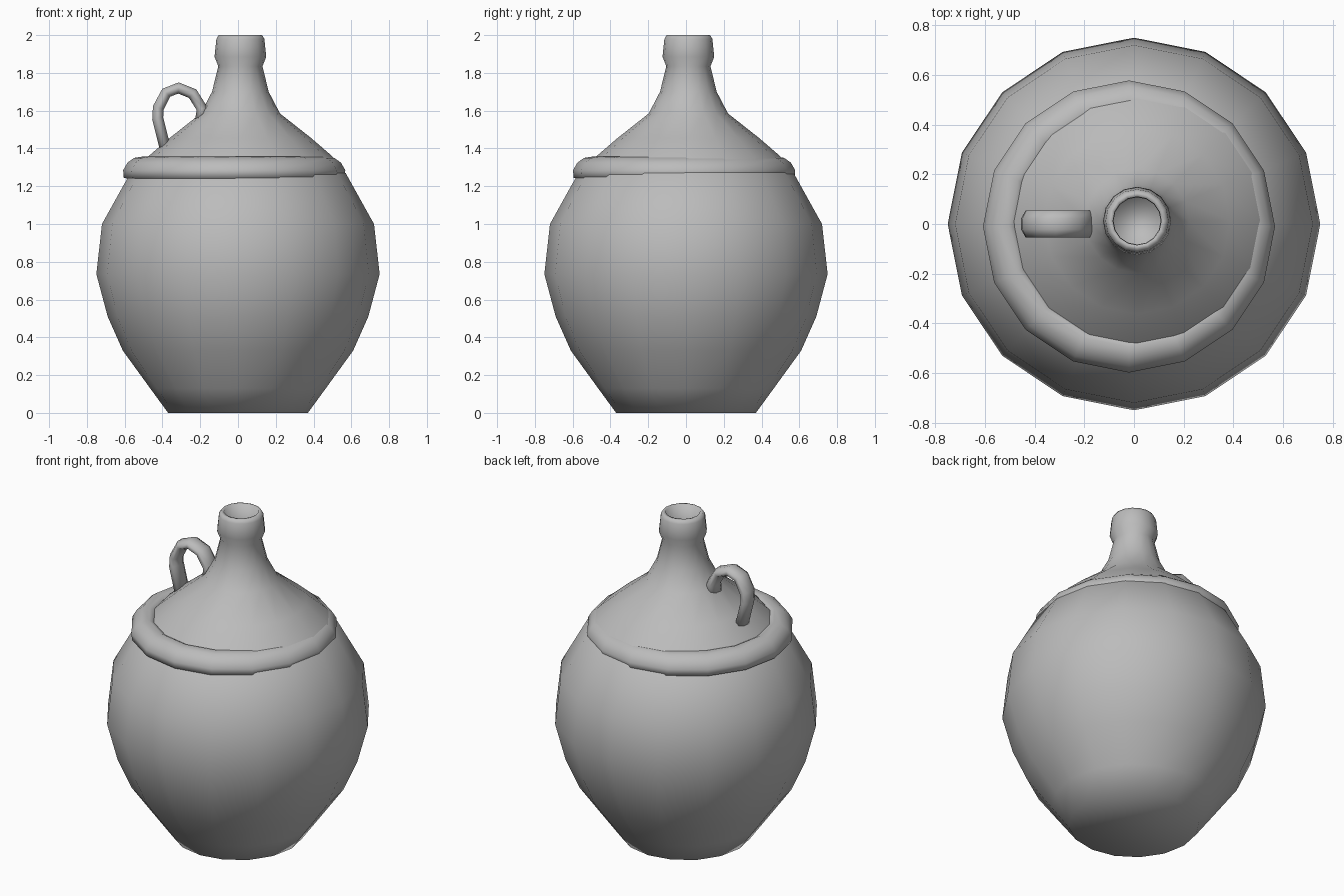
import bpy, bmesh, math
from mathutils import Vector

if "Cube" in bpy.data.objects:
    bpy.data.objects.remove(bpy.data.objects["Cube"])

GREY = (0.5, 0.5, 0.5, 1)
clay = bpy.data.materials.new("grey clay")
clay.use_nodes = True
clay.diffuse_color = GREY
clay.node_tree.nodes["Principled BSDF"].inputs["Base Color"].default_value = GREY
SIDES = 16


def skin(name, rings, loop=False, cap_start=False, cap_end=False):
    """Bridge consecutive rings of points into one smooth object."""
    bm = bmesh.new()
    rows = [[bm.verts.new(p) for p in ring] for ring in rings]
    pairs = list(zip(rows, rows[1:])) + ([(rows[-1], rows[0])] if loop else [])
    n = len(rows[0])
    for a, b in pairs:
        for i in range(n):
            j = (i + 1) % n
            bm.faces.new((a[i], a[j], b[j], b[i]))
    if cap_start:
        bm.faces.new(rows[0][::-1])
    if cap_end:
        bm.faces.new(rows[-1])
    bmesh.ops.recalc_face_normals(bm, faces=bm.faces)
    for f in bm.faces:
        f.smooth = True
    mesh = bpy.data.meshes.new(name)
    bm.to_mesh(mesh)
    bm.free()
    mesh.materials.append(clay)
    obj = bpy.data.objects.new(name, mesh)
    bpy.context.collection.objects.link(obj)
    return obj


def lathe(name, profile, cx=0, cy=0, **caps):
    angles = [math.tau * i / SIDES for i in range(SIDES)]
    rings = [[(cx + r * math.cos(a), cy + r * math.sin(a), z) for a in angles]
             for r, z in profile]
    return skin(name, rings, **caps)


# Round belly with a flat base
lathe("belly", [(0.37, 0), (0.465, 0.13), (0.61, 0.33), (0.69, 0.51), (0.75, 0.735),
                (0.72, 1.0), (0.57, 1.27), (0.47, 1.33)],
      cap_start=True, cap_end=True)

# Rolled collar around the shoulder
lathe("collar", [(0.545, 1.235), (0.585, 1.245), (0.588, 1.285), (0.565, 1.325),
                 (0.53, 1.35), (0.485, 1.357), (0.45, 1.34), (0.45, 1.25)],
      cx=-0.02, cy=-0.01, loop=True)

# Sloping shoulder, neck and lip, with the hollow inside of the neck
lathe("shoulder_and_neck",
      [(0.53, 1.31), (0.485, 1.36), (0.375, 1.455), (0.21, 1.585), (0.15, 1.70),
       (0.117, 1.835), (0.137, 1.885), (0.127, 1.98), (0.115, 2.0), (0.097, 2.0),
       (0.095, 1.85), (0.11, 1.70), (0.13, 1.58)],
      cx=0.0125, cy=0.0125, cap_end=True)

# Flattened strap handle swept along an arch
path = [Vector((x, 0, z)) for x, z in
        [(-0.375, 1.36), (-0.425, 1.56), (-0.422, 1.615), (-0.38, 1.695),
         (-0.315, 1.72), (-0.24, 1.69), (-0.19, 1.61), (-0.2, 1.54)]]
rings = []
for i, p in enumerate(path):
    along = (path[min(i + 1, len(path) - 1)] - path[max(i - 1, 0)]).normalized()
    side = Vector((0, 1, 0))
    out = along.cross(side)
    rings.append([p + out * 0.032 * math.cos(a) + side * 0.058 * math.sin(a)
                  for a in (math.tau * (k + 0.5) / 8 for k in range(8))])
skin("handle", rings, cap_start=True, cap_end=True)
